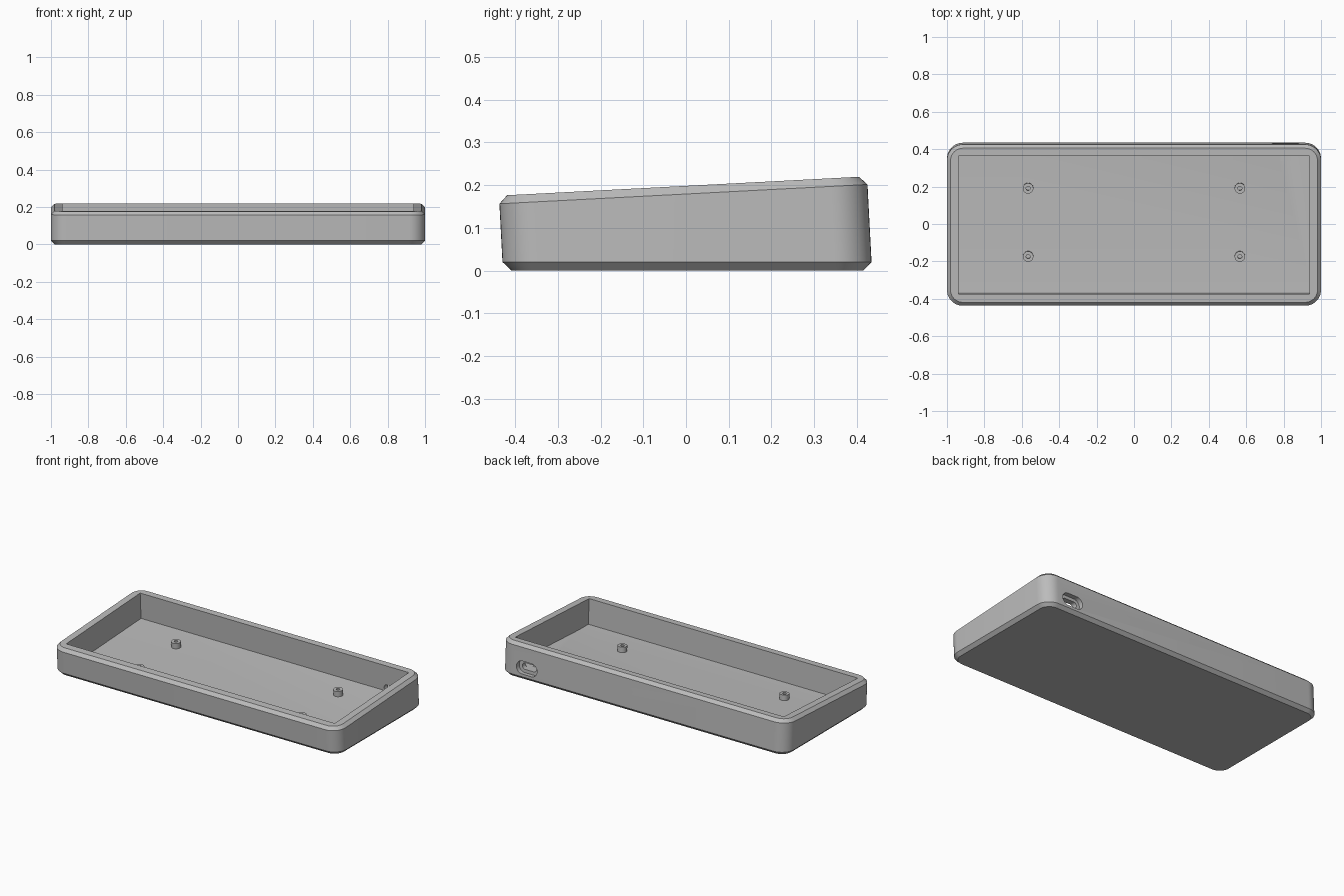
import bpy, bmesh, math
from mathutils import Matrix, Vector

default = bpy.data.objects.get("Cube")
if default:
    bpy.data.objects.remove(default, do_unlink=True)

# The shell is drawn in a frame tilted to match its sloping top
ANGLE = math.radians(3)
TILT = Matrix.Rotation(ANGLE, 4, 'X')
HALF_X, HALF_V, MID_V = 1.0, 0.4316, 0.0034
TOP, CHAMFER = 0.198, 0.019

grey = bpy.data.materials.new("plain grey")
grey.use_nodes = True
colour = (0.5, 0.5, 0.5, 1)
grey.diffuse_color = colour
grey.node_tree.nodes["Principled BSDF"].inputs["Base Color"].default_value = colour


def finish(bm, name, matrix=TILT):
    bmesh.ops.transform(bm, matrix=matrix, verts=bm.verts)
    bmesh.ops.recalc_face_normals(bm, faces=bm.faces)
    mesh = bpy.data.meshes.new(name)
    bm.to_mesh(mesh)
    bm.free()
    mesh.materials.append(grey)
    obj = bpy.data.objects.new(name, mesh)
    bpy.context.collection.objects.link(obj)
    return obj


def rounded_outline(half_a, half_b, radius, steps=10):
    """Corner-rounded rectangle, counter-clockwise, centred on the origin."""
    points = []
    for quarter, (sa, sb) in enumerate([(1, 1), (-1, 1), (-1, -1), (1, -1)]):
        for i in range(steps + 1):
            t = math.pi / 2 * (quarter + i / steps)
            points.append((sa * (half_a - radius) + radius * math.cos(t),
                           sb * (half_b - radius) + radius * math.sin(t)))
    return points


def loft(rings, name, matrix=TILT):
    """Skin a stack of equal-length rings and cap both ends."""
    bm = bmesh.new()
    loops = [[bm.verts.new(p) for p in ring] for ring in rings]
    for low, high in zip(loops, loops[1:]):
        for i in range(len(low)):
            j = (i + 1) % len(low)
            bm.faces.new((low[i], low[j], high[j], high[i]))
    bm.faces.new(loops[0][::-1])
    bm.faces.new(loops[-1])
    return finish(bm, name, matrix)


def shell_ring(inset, height):
    outline = rounded_outline(HALF_X - inset, HALF_V - inset, 0.085 - inset)
    return [(x, v + MID_V, height(v + MID_V)) for x, v in outline]


def level(z):
    """Height in the tilted frame that gives a level plane at z."""
    return lambda v: (z - v * math.sin(ANGLE)) / math.cos(ANGLE)


def cut(target, cutter):
    mod = target.modifiers.new(cutter.name, 'BOOLEAN')
    mod.operation, mod.solver, mod.object = 'DIFFERENCE', 'EXACT', cutter
    bpy.context.view_layer.objects.active = target
    bpy.ops.object.modifier_apply(modifier=mod.name)
    bpy.data.objects.remove(cutter, do_unlink=True)


def smooth(obj):
    bpy.ops.object.select_all(action='DESELECT')
    obj.select_set(True)
    bpy.context.view_layer.objects.active = obj
    bpy.ops.object.shade_smooth_by_angle(angle=math.radians(25))


# Outer body: level chamfered base, leaning walls, sloping chamfered rim
case = loft([shell_ring(0.02, level(0)),
             shell_ring(0, level(0.02)),
             shell_ring(0, lambda v: TOP - CHAMFER),
             shell_ring(CHAMFER, lambda v: TOP)], "case_shell")

# Open cavity: sloping floor that turns level near the front wall
FLOOR, FRONT, BACK, BREAK = 0.0346, -0.364, 0.375, -0.28
profile = [(FRONT, 0.3), (FRONT, level(0.02)(FRONT)), (BREAK, FLOOR),
           (BACK, FLOOR), (BACK, 0.3)]
cut(case, loft([[(x, v, w) for v, w in profile] for x in (-0.938, 0.938)], "cavity"))


# Cable port in the back wall: wide recess with a narrower through slot
def slot(half_w, half_h, start, end, name):
    outline = rounded_outline(half_w, half_h, half_h * 0.999)
    return loft([[(0.81 + a, v, 0.054 + b) for a, b in outline]
                 for v in (start, end)], name)


cut(case, slot(0.072, 0.04, 0.407, 0.5, "port_recess"))
cut(case, slot(0.05, 0.02, 0.34, 0.45, "port_slot"))
smooth(case)


# Four hollow screw posts standing square to the sloping floor
def post(x, v, name):
    bm = bmesh.new()
    section = [(0.011, -0.003), (0.028, -0.003), (0.028, 0.034), (0.011, 0.034)]
    sides = 32
    rings = []
    for i in range(sides):
        t = 2 * math.pi * i / sides
        rings.append([bm.verts.new((x + r * math.cos(t), v + r * math.sin(t), FLOOR + h))
                      for r, h in section])
    for i in range(sides):
        a, b = rings[i], rings[(i + 1) % sides]
        for k in range(4):
            n = (k + 1) % 4
            bm.faces.new((a[k], b[k], b[n], a[n]))
    smooth(finish(bm, name))


for side, x in (("left", 0.566), ("right", -0.566)):
    for end, v in (("front", -0.171), ("back", 0.194)):
        post(x, v, f"{end}_{side}_screw_post")
